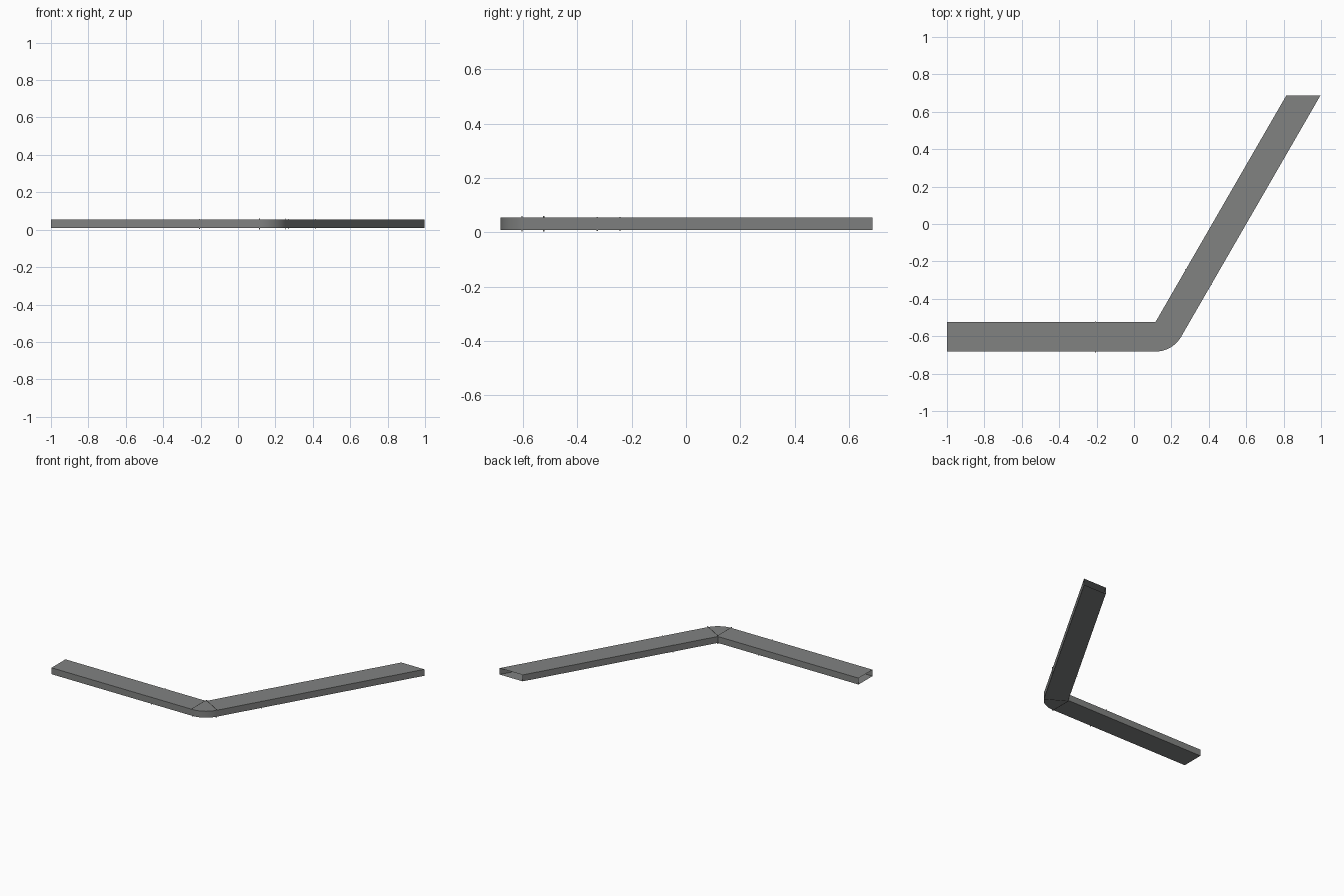
import bpy, bmesh, math
from mathutils import Vector

if "Cube" in bpy.data.objects:
    bpy.data.objects.remove(bpy.data.objects["Cube"])

grey = bpy.data.materials.new("duct grey")
grey.diffuse_color = (0.22, 0.225, 0.222, 1)
grey.use_nodes = True
grey.node_tree.nodes["Principled BSDF"].inputs["Base Color"].default_value = grey.diffuse_color

Z0, Z1, W = 0.008, 0.054, 0.158        # duct bottom, top and width
C = Vector((0.115, -0.524))            # inner corner, pivot of the bend
ANG = math.radians(60)
D1, D2 = Vector((1, 0)), Vector((math.cos(ANG), math.sin(ANG)))
END_Y = 0.686


def out(d):
    """Outward side direction of a run heading along d."""
    return Vector((d.y, -d.x))


def finish(name, bm):
    bmesh.ops.recalc_face_normals(bm, faces=bm.faces)
    me = bpy.data.meshes.new(name)
    bm.to_mesh(me)
    bm.free()
    me.materials.append(grey)
    ob = bpy.data.objects.new(name, me)
    bpy.context.collection.objects.link(ob)
    return ob


def sleeve(name, stations, z0=Z0, z1=Z1):
    """Open rectangular tube through (inner, outer) point pairs."""
    bm = bmesh.new()
    rings = [[bm.verts.new((p.x, p.y, z)) for p, z in
              ((a, z0), (b, z0), (b, z1), (a, z1))] for a, b in stations]
    for r, s in zip(rings, rings[1:]):
        for i in range(4):
            j = (i + 1) % 4
            bm.faces.new((r[i], r[j], s[j], s[i]))
    return finish(name, bm)


def station(d, t, grow=0.0):
    p = C + d * t
    return p - out(d) * grow, p + out(d) * (W + grow)


def joint(name, d, t, side, height, half=0.0025):
    """Thin raised band around the duct."""
    sleeve(name, [station(d, t - half, side), station(d, t + half, side)],
           Z0 - height, Z1 + height)


T1, T2 = -0.322, 0.322                 # ends of the elbow fitting

# straight runs; the far one is cut parallel to x
sleeve("near_run", [station(D1, -1 - C.x), station(D1, T1)])
a, b = station(D2, 0)
sleeve("far_run", [station(D2, T2),
                   (a + D2 * ((END_Y - a.y) / D2.y), b + D2 * ((END_Y - b.y) / D2.y))])

# elbow legs
sleeve("near_elbow_leg", [station(D1, T1), station(D1, 0)])
sleeve("far_elbow_leg", [station(D2, 0), station(D2, T2)])

# pie shaped bend: two plates and a rounded outer wall
bm = bmesh.new()
N = 16
arc = [C + W * Vector((math.sin(ANG * i / N), -math.cos(ANG * i / N))) for i in range(N + 1)]
low = [bm.verts.new((p.x, p.y, Z0)) for p in arc]
top = [bm.verts.new((p.x, p.y, Z1)) for p in arc]
bm.faces.new([bm.verts.new((C.x, C.y, Z0))] + low)
bm.faces.new([bm.verts.new((C.x, C.y, Z1))] + top)
for i in range(N):
    bm.faces.new((low[i], low[i + 1], top[i + 1], top[i])).smooth = True
finish("bend", bm)

# raised bands at the bend and at the ends of the fitting
joint("near_bend_band", D1, 0, 0.001, 0.006)
joint("far_bend_band", D2, 0, 0.001, 0.006)
joint("near_coupling_band", D1, T1, 0.004, 0.003)
joint("far_coupling_band", D2, T2, 0.004, 0.003)
